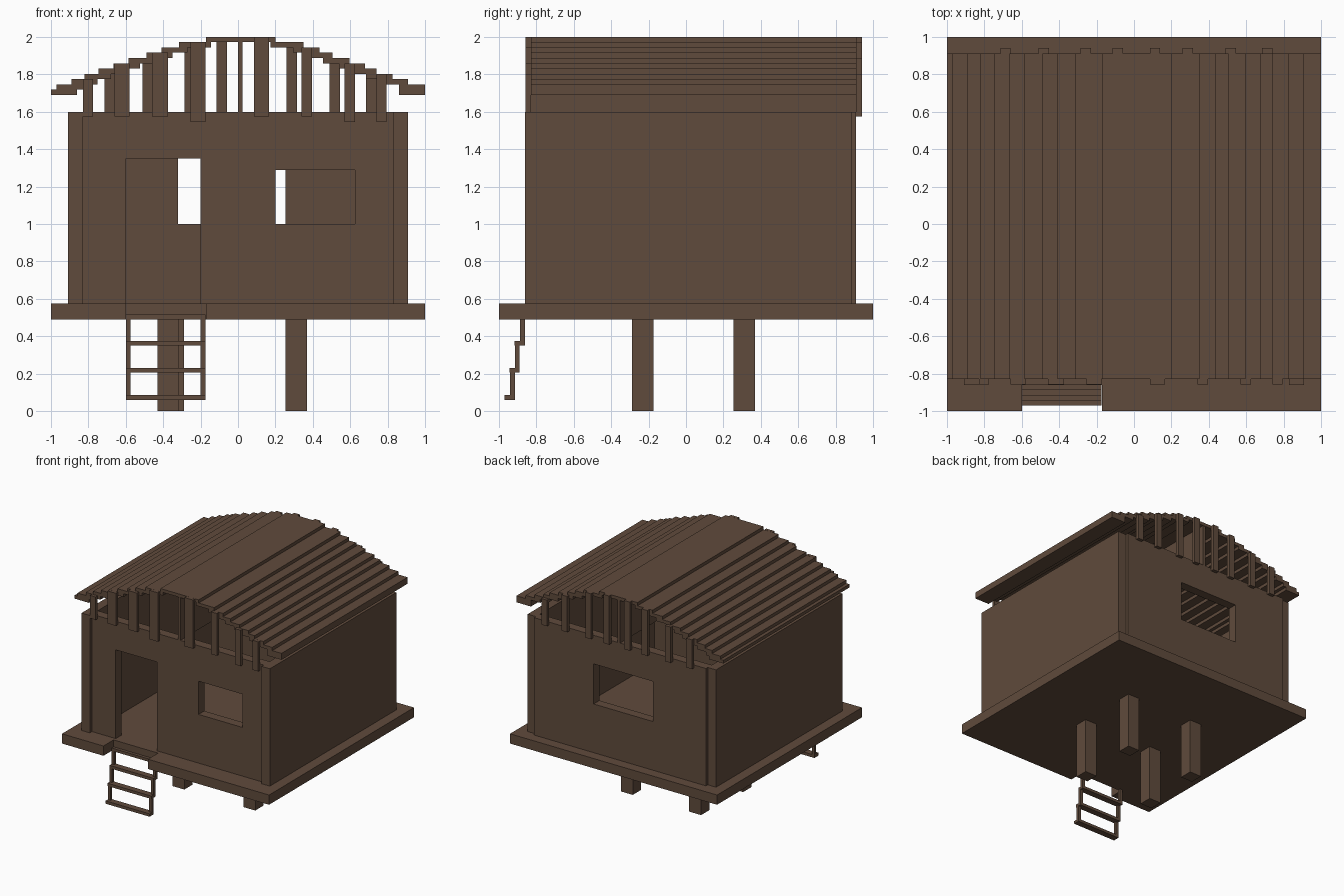
import bpy, bmesh
from mathutils import Vector

cube = bpy.data.objects.get("Cube")
if cube:
    bpy.data.objects.remove(cube, do_unlink=True)

# Single weathered timber colour
wood = bpy.data.materials.new("brown_wood")
wood.use_nodes = True
COL = (0.117, 0.070, 0.045, 1.0)
wood.diffuse_color = COL
bsdf = wood.node_tree.nodes["Principled BSDF"]
bsdf.inputs["Base Color"].default_value = COL
bsdf.inputs["Roughness"].default_value = 0.9


def finish(name, bm):
    bmesh.ops.recalc_face_normals(bm, faces=bm.faces)
    me = bpy.data.meshes.new(name)
    bm.to_mesh(me)
    bm.free()
    me.materials.append(wood)
    ob = bpy.data.objects.new(name, me)
    bpy.context.collection.objects.link(ob)
    return ob


def box(name, x0, x1, y0, y1, z0, z1):
    bm = bmesh.new()
    bmesh.ops.create_cube(bm, size=1)
    for v in bm.verts:
        v.co = Vector(((x0 + x1) / 2 + v.co.x * (x1 - x0),
                       (y0 + y1) / 2 + v.co.y * (y1 - y0),
                       (z0 + z1) / 2 + v.co.z * (z1 - z0)))
    return finish(name, bm)


def panel(name, us, vs, holes, place, push):
    """Slab on a grid of us by vs, with the cells listed in holes left open."""
    bm = bmesh.new()
    for i in range(len(us) - 1):
        for j in range(len(vs) - 1):
            if (i, j) not in holes:
                corners = ((us[i], vs[j]), (us[i + 1], vs[j]),
                           (us[i + 1], vs[j + 1]), (us[i], vs[j + 1]))
                bm.faces.new([bm.verts.new(place(u, v)) for u, v in corners])
    bmesh.ops.remove_doubles(bm, verts=bm.verts, dist=1e-4)
    ext = bmesh.ops.extrude_face_region(bm, geom=bm.faces[:], use_keep_orig=True)
    moved = [g for g in ext["geom"] if isinstance(g, bmesh.types.BMVert)]
    bmesh.ops.translate(bm, verts=moved, vec=push)
    return finish(name, bm)


FLOOR_Z, WALL_Z = 0.575, 1.60

# Floor deck with a notch for the ladder
panel("floor_deck", [-1, -0.60, -0.17, 1], [-1, -0.86, 1], {(1, 0)},
      lambda u, v: (u, v, 0.49), (0, 0, FLOOR_Z - 0.49))

# Stilts
for side, x, y in (("front_right", -0.43, -0.29), ("back_right", -0.405, 0.255),
                   ("front_left", 0.255, -0.29), ("back_left", 0.255, 0.255)):
    box("stilt_" + side, x, x + 0.115, y, y + 0.115, 0, 0.49)

# Walls
for name, s in (("left_wall", 1), ("right_wall", -1)):
    box(name, *sorted((s * 0.83, s * 0.91)), -0.86, 0.885, FLOOR_Z, WALL_Z)
panel("front_wall", [-0.83, -0.60, -0.20, 0.20, 0.625, 0.83],
      [FLOOR_Z, 1.0, 1.29, 1.35, WALL_Z], {(1, 0), (1, 1), (1, 2), (3, 1)},
      lambda u, v: (u, -0.83, v), (0, 0.08, 0))
panel("back_wall", [-0.83, -0.32, 0.255, 0.83], [FLOOR_Z, 1.0, 1.35, WALL_Z],
      {(1, 1)}, lambda u, v: (u, 0.83, v), (0, 0.08, 0))

# Stepped roof planks, from the eaves up to the wide ridge plank
T = 0.0282
LEFT = [-1, -0.97, -0.89, -0.82, -0.745, -0.665, -0.585, -0.49, -0.41, -0.315, -0.17]
RIGHT = [1, 1, 0.91, 0.825, 0.74, 0.68, 0.595, 0.505, 0.435, 0.35, 0.20]
ROOF_Y = (-0.828, 0.912)


def level(k):
    return 1.69 + k * T


for k in range(10):
    inner = max(LEFT[k] + 0.14, LEFT[k + 1] + 0.025)
    box(f"roof_plank_right_{k}", LEFT[k], inner, *ROOF_Y, level(k), level(k + 1))
    inner = min(RIGHT[k] - 0.14, RIGHT[k + 1] - 0.025)
    box(f"roof_plank_left_{k}", inner, RIGHT[k], *ROOF_Y, level(k), level(k + 1))
box("ridge_plank", LEFT[10], RIGHT[10], *ROOF_Y, level(10), 2.0)

# Centre board under the ridge
box("ridge_board", 0.0, 0.025, -0.83, 0.91, WALL_Z, level(10))


def roof_top(x):
    return level(1 + max(k for k in range(11) if LEFT[k] <= x <= RIGHT[k]))


def struts(name, spans, y0, y1):
    for i, (x0, x1, z0) in enumerate(spans):
        top = min(roof_top(x0), roof_top(x1), 2.0)
        box(f"{name}_{i}", x0, x1, y0, y1, z0, top)


# Gable struts nailed to the outer wall faces
struts("front_strut", [(-0.83, -0.775, 1.575), (-0.66, -0.58, 1.575),
                       (-0.46, -0.375, 1.575), (-0.255, -0.175, 1.545),
                       (0.085, 0.165, 1.575), (0.34, 0.395, 1.575),
                       (0.57, 0.625, 1.545), (0.74, 0.795, 1.545)], -0.857, -0.829)
struts("back_strut", [(x, x + 0.055, 1.575) for x in
                      (-0.715, -0.51, -0.285, -0.115, 0.085, 0.26, 0.49, 0.685)],
       0.909, 0.94)

# Stepped ladder: three rungs, each with a pair of short rails
R = 0.025
for i, (z0, z1, y) in enumerate(((0.06, 0.23, -0.94), (0.205, 0.375, -0.915),
                                 (0.35, 0.515, -0.887))):
    box(f"ladder_rung_{i}", -0.60, -0.175, y - 0.03, y + R, z0, z0 + R)
    for side, x in (("right", -0.60), ("left", -0.20)):
        box(f"ladder_rail_{side}_{i}", x, x + R, y, y + R, z0 + R, z1)
box("ladder_top", -0.60, -0.175, -0.887, -0.86, 0.49, 0.515)
